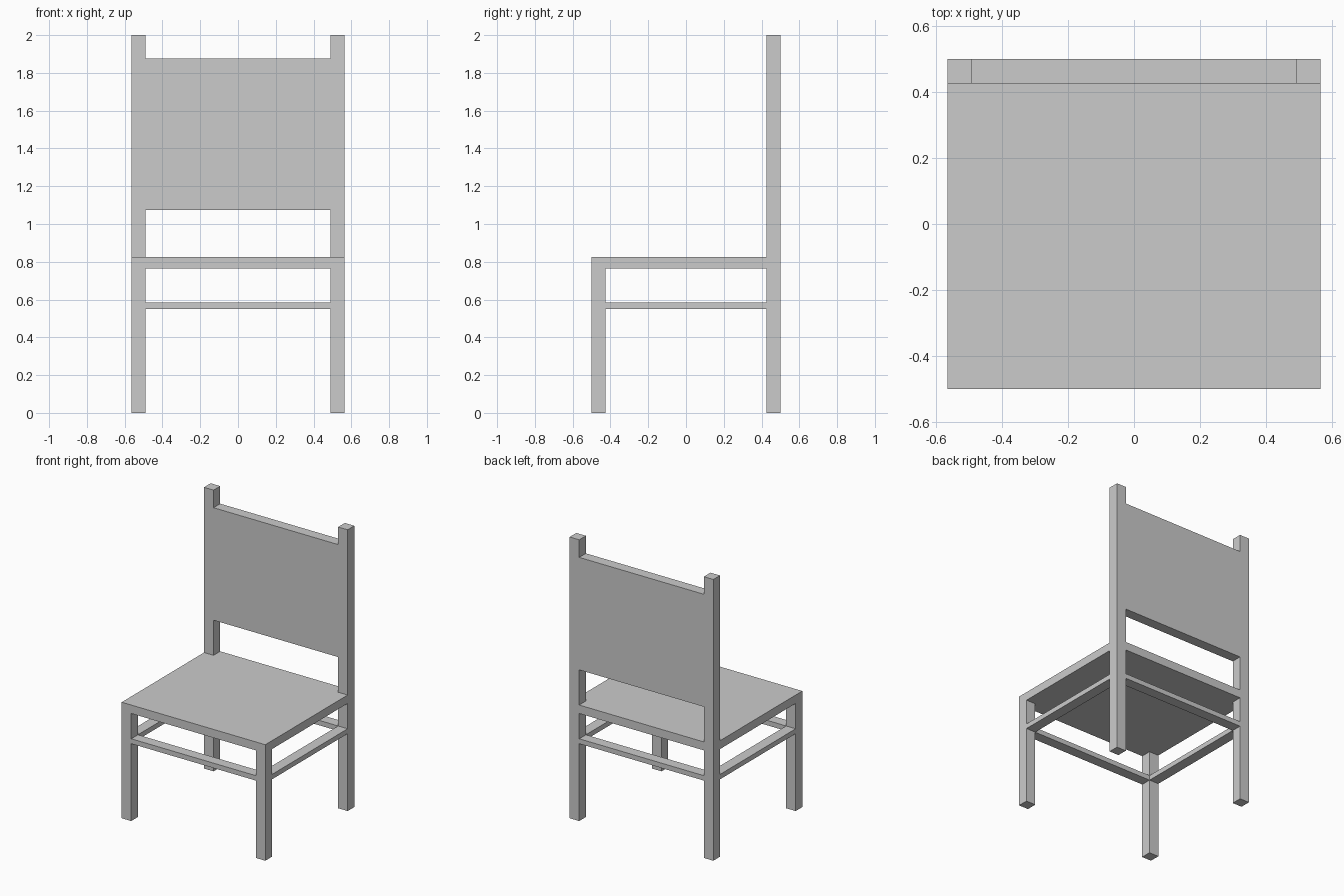
import bpy, bmesh

if "Cube" in bpy.data.objects:
    bpy.data.objects.remove(bpy.data.objects["Cube"])

X, Y, T = 0.565, 0.5, 0.075          # half width, half depth, timber thickness
XI, YI = X - T, Y - T                # inner faces of the legs
SEAT_LOW, SEAT_TOP = 0.765, 0.825


def prism(name, outline, z0, z1):
    """Extrude a flat xy outline from z0 to z1."""
    bm = bmesh.new()
    face = bm.faces.new([bm.verts.new((x, y, z0)) for x, y in outline])
    up = bmesh.ops.extrude_face_region(bm, geom=[face])["geom"]
    bmesh.ops.translate(bm, vec=(0, 0, z1 - z0),
                        verts=[v for v in up if isinstance(v, bmesh.types.BMVert)])
    bmesh.ops.recalc_face_normals(bm, faces=bm.faces)
    mesh = bpy.data.meshes.new(name)
    bm.to_mesh(mesh)
    bm.free()
    obj = bpy.data.objects.new(name, mesh)
    bpy.context.collection.objects.link(obj)
    return obj


def box(name, x0, x1, y0, y1, z0, z1):
    return prism(name, [(x0, y0), (x1, y0), (x1, y1), (x0, y1)], z0, z1)


# Legs and side stretchers, left and right
for side, s in (("left", -1), ("right", 1)):
    x0, x1 = sorted((s * XI, s * X))
    box(f"{side}_front_leg", x0, x1, -Y, -YI, 0, SEAT_LOW)
    box(f"{side}_back_post", x0, x1, YI, Y, 0, 2)
    box(f"{side}_stretcher", x0, x1, -YI, YI, 0.55, 0.585)

# Front and back stretchers
box("front_stretcher", -XI, XI, -Y, -YI, 0.55, 0.585)
box("back_stretcher", -XI, XI, YI, Y, 0.55, 0.585)

# Seat slab, notched around the back posts
prism("seat", [(-X, -Y), (X, -Y), (X, YI), (XI, YI), (XI, Y),
               (-XI, Y), (-XI, YI), (-X, YI)], SEAT_LOW, SEAT_TOP)

# Backrest panel between the posts
box("backrest", -XI, XI, YI, Y, 1.075, 1.875)
